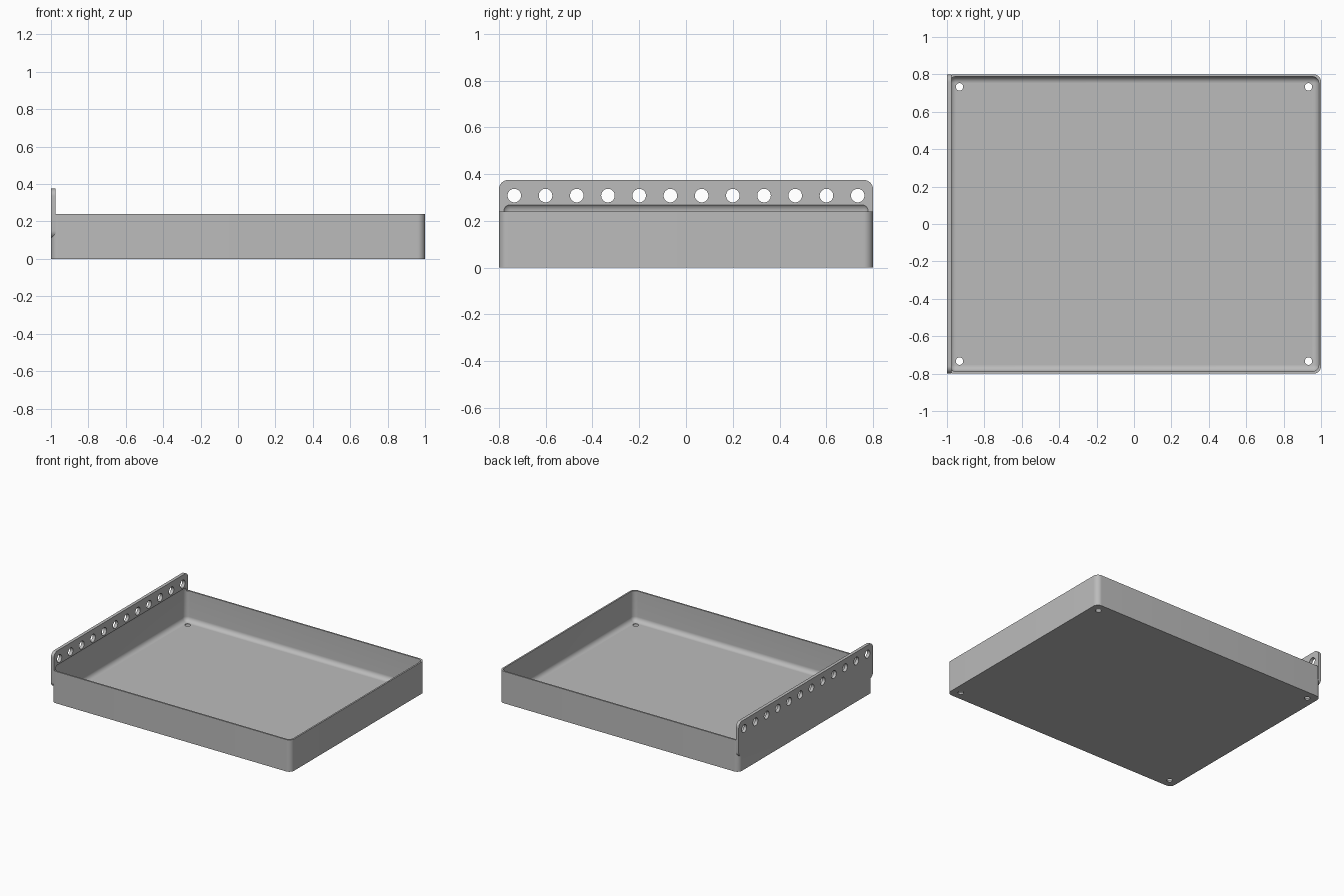
import bpy
import bmesh
import math
from mathutils import Matrix, Vector

if "Cube" in bpy.data.objects:
    bpy.data.objects.remove(bpy.data.objects["Cube"], do_unlink=True)

# Overall sizes
LENGTH, WIDTH, HEIGHT = 2.0, 1.6, 0.24
WALL = 0.012
PLATE_THICK, PLATE_LOW, PLATE_TOP = 0.024, 0.11, 0.375
CORNER = 0.04
CAVITY_TOP, FILLET = 0.277, 0.035

grey = bpy.data.materials.new("light grey")
grey.use_nodes = True
colour = (0.5, 0.5, 0.5, 1)
grey.diffuse_color = colour
grey.node_tree.nodes["Principled BSDF"].inputs["Base Color"].default_value = colour


def make_object(name, bm):
    mesh = bpy.data.meshes.new(name)
    bmesh.ops.recalc_face_normals(bm, faces=bm.faces)
    bm.to_mesh(mesh)
    bm.free()
    mesh.materials.append(grey)
    obj = bpy.data.objects.new(name, mesh)
    bpy.context.collection.objects.link(obj)
    return obj


def rounded_box(name, low, high, radius, axis=None):
    """Box between two corners; rounds edges along one axis, or all edges."""
    low, high = Vector(low), Vector(high)
    bm = bmesh.new()
    bmesh.ops.create_cube(bm, size=1)
    for v in bm.verts:
        v.co = (low + high) / 2 + v.co * (high - low)
    edges = [e for e in bm.edges if axis is None
             or abs(e.verts[0].co[axis] - e.verts[1].co[axis]) > 1e-5]
    bmesh.ops.bevel(bm, geom=edges, offset=radius, segments=10,
                    profile=0.5, affect='EDGES')
    return make_object(name, bm)


def pins(name, centres, radius, depth, turn):
    """A set of round cutters sharing one direction."""
    bm = bmesh.new()
    for c in centres:
        bmesh.ops.create_cone(bm, cap_ends=True, segments=32, radius1=radius,
                              radius2=radius, depth=depth,
                              matrix=Matrix.Translation(c) @ turn)
    return make_object(name, bm)


def combine(target, other, operation):
    other.hide_render = True
    mod = target.modifiers.new("combine", 'BOOLEAN')
    mod.operation = operation
    mod.solver = 'EXACT'
    mod.object = other
    bpy.context.view_layer.objects.active = target
    bpy.ops.object.modifier_apply(modifier=mod.name)
    bpy.data.objects.remove(other, do_unlink=True)


x, y = LENGTH / 2, WIDTH / 2

# Solid tray body and upright mounting plate
tray = rounded_box("tray", (-x, -y, 0), (x, y, HEIGHT), CORNER, axis=2)
plate = rounded_box("mounting_plate", (-x, -y, PLATE_LOW),
                    (-x + PLATE_THICK, y, PLATE_TOP), CORNER, axis=0)
combine(tray, plate, 'UNION')

# Filleted cavity, which also undercuts the plate
cavity = rounded_box("cavity_cutter", (-x + WALL, -y + WALL, WALL),
                     (x - WALL, y - WALL, CAVITY_TOP), FILLET)
combine(tray, cavity, 'DIFFERENCE')

# Row of holes through the plate
spacing = 0.1335
row = [(-x, (i - 5.5) * spacing, 0.308) for i in range(12)]
combine(tray, pins("plate_hole_cutter", row, 0.029, 0.2,
                   Matrix.Rotation(math.pi / 2, 4, 'Y')), 'DIFFERENCE')

# Floor holes near the corners
corners = [(sx * 0.933, sy * 0.733, 0) for sx in (-1, 1) for sy in (-1, 1)]
combine(tray, pins("floor_hole_cutter", corners, 0.02, 0.1,
                   Matrix.Identity(4)), 'DIFFERENCE')

# Smooth fillets, crisp edges
bpy.ops.object.select_all(action='DESELECT')
tray.select_set(True)
bpy.context.view_layer.objects.active = tray
bpy.ops.object.shade_smooth_by_angle(angle=math.radians(30))
